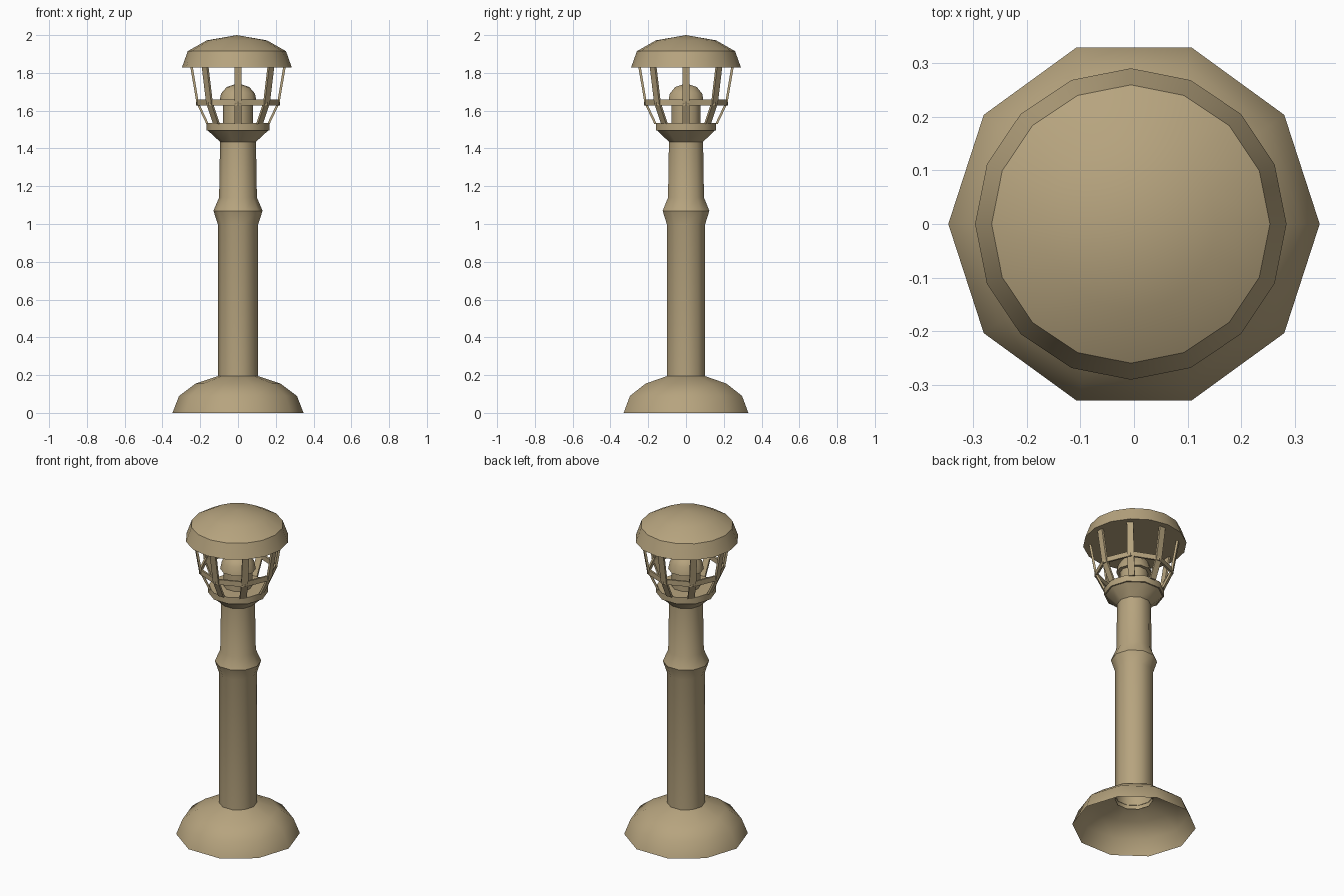
import bpy, bmesh, math
from mathutils import Matrix, Vector

cube = bpy.data.objects.get("Cube")
if cube:
    bpy.data.objects.remove(cube, do_unlink=True)

tan = bpy.data.materials.new("tan_stone")
colour = (0.47, 0.37, 0.21, 1)
tan.diffuse_color = colour
tan.use_nodes = True
tan.node_tree.nodes["Principled BSDF"].inputs["Base Color"].default_value = colour


def finish(name, bm, smooth=None):
    """Turn a bmesh into a named, coloured object."""
    mesh = bpy.data.meshes.new(name)
    bm.to_mesh(mesh)
    bm.free()
    obj = bpy.data.objects.new(name, mesh)
    bpy.context.collection.objects.link(obj)
    mesh.materials.append(tan)
    if smooth:
        bpy.ops.object.select_all(action="DESELECT")
        bpy.context.view_layer.objects.active = obj
        obj.select_set(True)
        bpy.ops.object.shade_smooth_by_angle(angle=math.radians(smooth))
    return obj


def lathe(name, profile, sides, smooth=38, closed=False):
    """Spin (radius, height) points around the z axis; closed joins the last to the first."""
    bm = bmesh.new()
    rings = []
    for r, z in profile:
        if r == 0:
            rings.append([bm.verts.new((0, 0, z))] * sides)
        else:
            angles = [math.tau * i / sides for i in range(sides)]
            rings.append([bm.verts.new((r * math.cos(a), r * math.sin(a), z)) for a in angles])
    pairs = list(zip(rings, rings[1:]))
    if closed:
        pairs.append((rings[-1], rings[0]))
    for low, high in pairs:
        for i in range(sides):
            j = (i + 1) % sides
            corners = dict.fromkeys((low[i], low[j], high[j], high[i]))
            bm.faces.new(corners)
    return finish(name, bm, smooth)


# Hollow domed foot
lathe("base_dome", [(0.347, 0), (0.312, 0.09), (0.225, 0.155), (0.105, 0.195)], 10)

# Column with its flared band
lathe("column", [(0.107, 0.17), (0.107, 1.0), (0.13, 1.07), (0.1, 1.14), (0.095, 1.44)], 10)

# Flared collar carrying the lantern
lathe("collar", [(0, 1.435), (0.095, 1.435), (0.16, 1.495), (0.168, 1.495),
                 (0.168, 1.535), (0, 1.535)], 10)

# Lamp: stem and rounded cap
lathe("lamp_stem", [(0.08, 1.53), (0.08, 1.645)], 10)
lathe("lamp_cap", [(0, 1.64), (0.1, 1.64), (0.09, 1.69), (0.06, 1.725), (0, 1.745)], 10)

# Cage hoop
lathe("cage_hoop", [(0.21, 1.627), (0.222, 1.627), (0.222, 1.658), (0.21, 1.658)], 8,
      smooth=None, closed=True)

# Bent cage bars, eight around the lamp
bm = bmesh.new()
bar_path = [(0.168, 1.53), (0.22, 1.64), (0.253, 1.835)]
thickness, width = 0.013, 0.038
for k in range(8):
    turn = Matrix.Rotation(math.tau * k / 8, 4, "Z")
    sections = []
    for r, z in bar_path:
        corners = [(r, -width / 2), (r, width / 2),
                   (r - thickness, width / 2), (r - thickness, -width / 2)]
        sections.append([bm.verts.new(turn @ Vector((x, y, z))) for x, y in corners])
    for low, high in zip(sections, sections[1:]):
        for i in range(4):
            j = (i + 1) % 4
            bm.faces.new((low[i], low[j], high[j], high[i]))
    bm.faces.new(reversed(sections[0]))
    bm.faces.new(sections[-1])
finish("cage_bars", bm)

# Domed roof with a flat underside
roof = lathe("roof_dome", [(0, 1.828), (0.291, 1.828), (0.26, 1.915), (0.16, 1.972), (0, 2.0)], 16)
roof.location.x = -0.006
